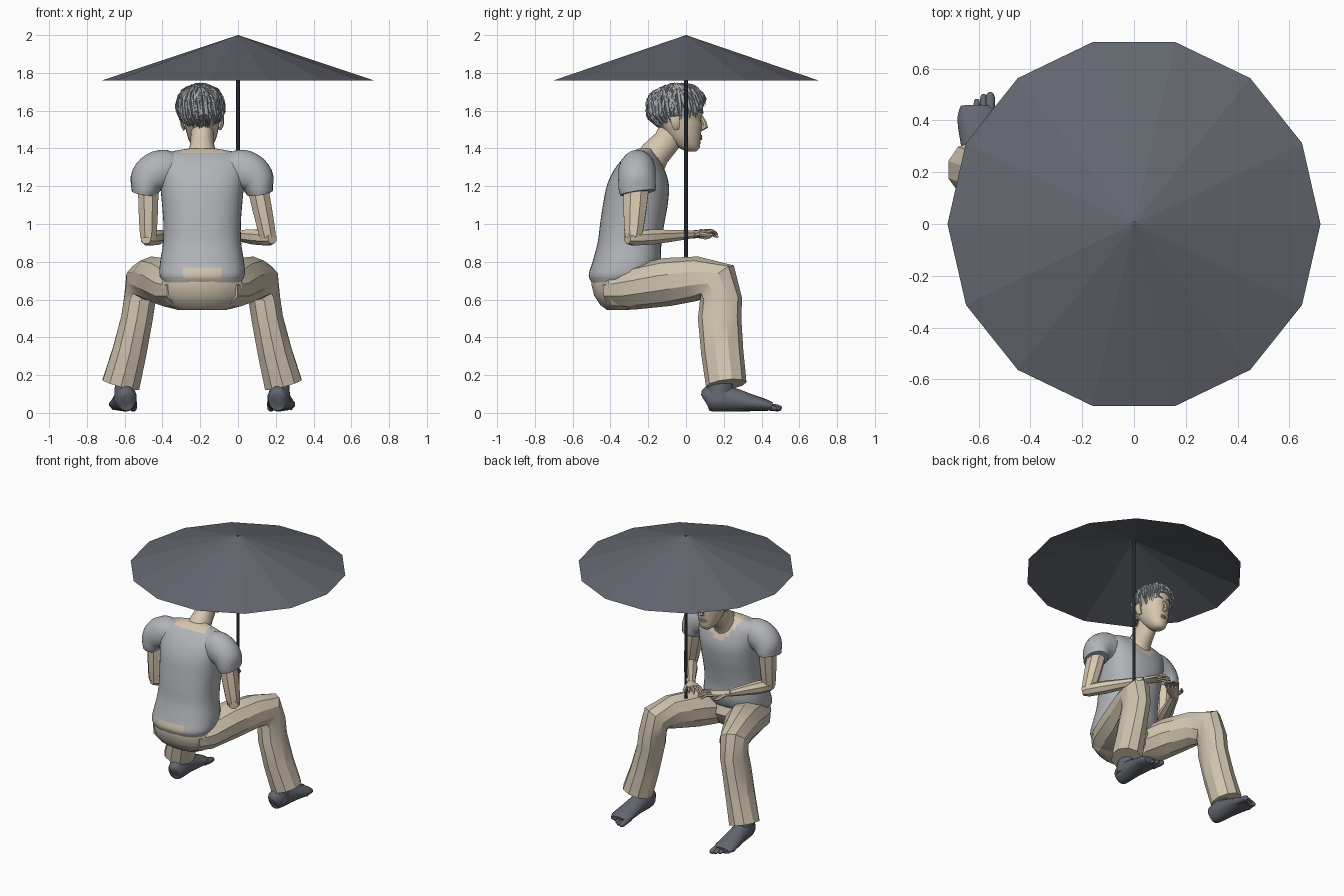
import bpy, bmesh, math, random
from mathutils import Vector

if "Cube" in bpy.data.objects:
    bpy.data.objects.remove(bpy.data.objects["Cube"])
random.seed(4)
CX = -0.19  # centre line of the seated person, who faces +y


def material(name, r, g, b):
    m = bpy.data.materials.new(name)
    m.use_nodes = True
    m.diffuse_color = (r, g, b, 1)
    m.node_tree.nodes["Principled BSDF"].inputs["Base Color"].default_value = (r, g, b, 1)
    return m


SLATE = material("slate grey", 0.125, 0.135, 0.16)
POLE = material("dark pole grey", 0.06, 0.07, 0.085)
SHIRT = material("light grey cloth", 0.44, 0.455, 0.48)
HAIR = material("hair grey", 0.37, 0.39, 0.42)
SKIN = material("skin", 0.68, 0.57, 0.43)
PANTS = material("beige cloth", 0.63, 0.55, 0.43)


def make(name, verts, faces, mats, angle=30, rule=None):
    me = bpy.data.meshes.new(name)
    me.from_pydata([tuple(v) for v in verts], [], faces)
    bm = bmesh.new()
    bm.from_mesh(me)
    if len(faces) > 30 or rule:
        bmesh.ops.recalc_face_normals(bm, faces=bm.faces)
    bm.to_mesh(me)
    bm.free()
    ob = bpy.data.objects.new(name, me)
    bpy.context.collection.objects.link(ob)
    for m in mats:
        me.materials.append(m)
    if rule:
        for p in me.polygons:
            p.material_index = rule(p.center)
    if angle:
        bpy.ops.object.select_all(action='DESELECT')
        ob.select_set(True)
        bpy.context.view_layer.objects.active = ob
        bpy.ops.object.shade_smooth_by_angle(angle=math.radians(angle))
    return ob


def spline(rows, k):
    """Catmull-Rom rows of numbers, k steps per span."""
    if k < 2:
        return rows
    out = []
    for i in range(len(rows) - 1):
        quad = [rows[max(i - 1, 0)], rows[i], rows[i + 1], rows[min(i + 2, len(rows) - 1)]]
        for j in range(k):
            t = j / k
            out.append([0.5 * (2 * b + (c - a) * t + (2 * a - 5 * b + 4 * c - d) * t * t
                               + (3 * b - a - 3 * c + d) * t ** 3) for a, b, c, d in zip(*quad)])
    return out + [list(rows[-1])]


def loft(name, rings, mats, angle=30, rule=None):
    n = len(rings[0])
    faces = [(r * n + i, r * n + (i + 1) % n, (r + 1) * n + (i + 1) % n, (r + 1) * n + i)
             for r in range(len(rings) - 1) for i in range(n)]
    last = (len(rings) - 1) * n
    faces += [tuple(reversed(range(n))), tuple(range(last, last + n))]
    return make(name, [v for r in rings for v in r], faces, mats, angle, rule)


def tube(name, rows, mat, sides=8, k=1, ref=(1, 0, 0), angle=30):
    """Rows are x, y, z, half width along ref, half width across."""
    rows = spline(rows, k)
    pts = [Vector(r[:3]) for r in rows]
    rings = []
    for i, p in enumerate(pts):
        t = Vector((0, 0, 0))
        if i:
            t += (p - pts[i - 1]).normalized()
        if i < len(pts) - 1:
            t += (pts[i + 1] - p).normalized()
        t.normalize()
        s = Vector(ref)
        s = (s - t * s.dot(t)).normalized()
        u = t.cross(s)
        rings.append([p + s * rows[i][3] * math.cos(a) + u * rows[i][4] * math.sin(a)
                      for a in (2 * math.pi * (j + 0.5) / sides for j in range(sides))])
    return loft(name, rings, [mat], angle)


def stack(name, rows, mats, sides=24, k=3, power=2.0, angle=40, rule=None):
    """Horizontal sections: z, back y, front y, half width."""
    def pw(v):
        return math.copysign(abs(v) ** (2 / power), v)
    rings = []
    for z, yb, yf, rx in spline(rows, k):
        rings.append([(CX + rx * pw(math.cos(a)), (yb + yf) / 2 + (yf - yb) / 2 * pw(math.sin(a)), z)
                      for a in (2 * math.pi * j / sides for j in range(sides))])
    return loft(name, rings, mats, angle, rule)


# Parasol: open fourteen-sided cone on a thin pole
N = 14
rim = [(0.72 * math.cos(2 * math.pi * i / N), 0.72 * math.sin(2 * math.pi * i / N), 1.76) for i in range(N)]
make("parasol_canopy", rim + [(0, 0, 2)], [(i, (i + 1) % N, N) for i in range(N)], [SLATE], 0)
tube("parasol_pole", [(0, 0, 0.81, .011, .011), (0, 0, 1.998, .011, .011)], POLE, 10)


# Shirt body with scoop neckline and a hem that rides up at the back
def shirt_rule(c):
    dx = abs(c.x - CX)
    if c.y > -0.25 and c.z > 1.24 + 10 * dx * dx or c.z > 1.375 and dx < 0.12:
        return 1
    if c.z < (0.775 if c.y < -0.3 and dx < 0.11 else 0.71):
        return 2
    return 0


stack("shirt_body", [(.69, -.50, -.25, .20), (.73, -.515, -.17, .225), (.80, -.495, -.135, .222),
                     (.90, -.468, -.13, .207), (1.0, -.455, -.115, .205), (1.1, -.44, -.097, .212),
                     (1.2, -.42, -.09, .222), (1.28, -.385, -.11, .235), (1.34, -.34, -.14, .24),
                     (1.375, -.30, -.17, .20), (1.40, -.25, -.18, .07)],
      [SHIRT, SKIN, PANTS], 48, 5, 2.4, 50, shirt_rule)

# Seat of the trousers
stack("trouser_seat", [(.545, -.42, -.30, .13), (.57, -.455, -.22, .19), (.62, -.49, -.17, .225),
                       (.68, -.505, -.14, .235), (.74, -.505, -.16, .21), (.77, -.49, -.2, .19)],
      [PANTS], 14, 1, 2.2, 25)

# Neck and head
tube("neck", [(CX, -.20, 1.30, .10, .085), (CX, -.165, 1.37, .075, .08), (CX, -.10, 1.44, .062, .072),
              (CX, -.06, 1.53, .062, .075)], SKIN, 14, 2)
stack("head", [(1.385, .0, .055, .025), (1.405, -.04, .073, .05), (1.45, -.09, .077, .073),
               (1.49, -.12, .081, .084), (1.53, -.15, .084, .092), (1.555, -.16, .078, .096),
               (1.59, -.17, .09, .10), (1.65, -.17, .085, .10), (1.71, -.13, .05, .08), (1.74, -.07, .0, .03)],
      [SKIN], 24, 2, 2.2, 50)
tube("nose", [(CX, .078, 1.575, .009, .008), (CX, .095, 1.54, .012, .014), (CX, .102, 1.515, .019, .016),
              (CX, .08, 1.50, .012, .01)], SKIN, 8)
for z in (1.452, 1.464):
    tube("lip", [(CX - .03, .068, z, .003, .003), (CX, .08, z, .007, .007), (CX + .03, .068, z, .003, .003)],
         SKIN, 6, 2, (0, 0, 1))
for sx, side in ((-1, "right"), (1, "left")):
    tube(side + "_ear", [(CX + sx * .093, -.05, 1.50, .008, .014), (CX + sx * .106, -.055, 1.53, .01, .025),
                         (CX + sx * .108, -.06, 1.57, .008, .026)], SKIN, 8, 2)
    tube(side + "_brow", [(CX + sx * .015, .09, 1.588, .004, .004), (CX + sx * .04, .086, 1.597, .005, .005),
                          (CX + sx * .07, .062, 1.59, .003, .003)], HAIR, 6, 1, (0, 0, 1))

# Hair: cap cut along the hairline, with tapering locks laid over it
HC = Vector((CX - .01, -.05, 1.615))


def scalp(theta, phi, r=1.0):
    return HC + r * Vector((.122 * math.sin(theta) * math.cos(phi), .152 * math.sin(theta) * math.sin(phi),
                            .132 * math.cos(theta)))


def hairline(phi):
    return 1.72 + 0.72 * (0.5 - 0.5 * math.sin(phi)) - 0.38 * max(0, math.sin(phi)) ** 2


cap = [[scalp(hairline(p) * (r + .1) / 12.1, p, .97) for p in (2 * math.pi * j / 28 for j in range(28))]
       for r in range(13)]
loft("hair_cap", cap, [HAIR], 40)
for i in range(90):
    phi = 2 * math.pi * (i + random.random()) / 90
    start = random.uniform(.1, .9)
    end = hairline(phi) + random.uniform(-.15, .12)
    swirl = random.uniform(.1, .45)
    rows = []
    for t, w in ((0, .004), (.35, .013), (.7, .011), (1, .002)):
        p = scalp(start + (end - start) * t, phi + swirl * t, 1 + .05 * math.sin(2.6 * t))
        rows.append((*p, w, w * .6))
    tube("hair_lock", rows, HAIR, 5, 1, (.3, .5, .1), 20)

# Legs and feet
for sx, side in ((-1, "right"), (1, "left")):
    leg = [(.09, -.40, .65, .11, .09), (.13, -.30, .66, .135, .115), (.20, -.10, .693, .125, .128),
           (.27, .06, .71, .105, .118), (.315, .165, .692, .095, .125), (.33, .185, .60, .088, .112),
           (.345, .178, .50, .088, .115), (.385, .192, .32, .095, .112), (.43, .213, .15, .105, .108)]
    tube(side + "_trouser_leg", [(CX + sx * x, y, z, a, b) for x, y, z, a, b in leg], PANTS, 10, 1)
    fx = CX + sx * .41
    tube(side + "_ankle", [(fx, .19, .22, .05, .055), (fx, .18, .12, .055, .07), (fx, .18, .06, .06, .07)], SLATE, 12)
    foot = [(-.012, .10, .07, .03, .035), (-.01, .115, .075, .05, .065), (-.005, .18, .078, .06, .072),
            (0, .26, .068, .062, .062), (.005, .34, .054, .07, .046), (.008, .41, .043, .076, .034),
            (.008, .455, .034, .062, .022)]
    tube(side + "_foot", [(fx + sx * x, y, z, a, b) for x, y, z, a, b in foot], SLATE, 14, 2, angle=50)
    for i in range(5):
        x, r, tip = fx + sx * (-.045 + .026 * i), (.02, .015, .014, .013, .012)[i], .505 - .009 * i * i / 1.5
        tube(side + "_toe", [(x, .40, .035, r, r), (x, tip - .02, .026, r, r), (x, tip, .02, r * .5, r * .5)],
             SLATE, 8, 2, angle=50)

# Sleeves, arms and hands (the arms are posed slightly differently)
arms = (("right", -1, (-.475, -.275, .925), (-.35, .0, .94), (-.26, .085, .945), 1),
        ("left", 1, (.16, -.28, .925), (-.06, .03, .945), (-.125, .09, .955), -1))
for side, sx, elbow, wrist, palm, spread in arms:
    S = lambda x: CX + sx * x
    tube(side + "_sleeve", [(S(.12), -.25, 1.275, .08, .08), (S(.19), -.255, 1.285, .095, .108),
                            (S(.245), -.26, 1.272, .10, .108), (S(.285), -.26, 1.235, .10, .098),
                            (S(.30), -.258, 1.19, .10, .078), (S(.305), -.255, 1.165, .095, .07)],
         SHIRT, 18, 3, (0, 1, 0), 60)
    e, w, p = Vector(elbow), Vector(wrist), Vector(palm)
    sh = Vector((S(.285), -.26, 1.24))
    mid = sh.lerp(e, .5)
    tube(side + "_upper_arm", [(*sh, .075, .06), (*mid, .066, .056), (*sh.lerp(e, .85), .055, .05),
                               (*e, .045, .045)], SKIN, 8, 1, (0, 1, 0))
    tube(side + "_forearm", [(*(e - (w - e) * .1), .03, .03), (*e, .042, .046), (*e.lerp(w, .3), .043, .048),
                             (*e.lerp(w, .7), .032, .036), (*w, .022, .03)], SKIN, 8, 1, (0, 0, 1))
    d = (p - w).normalized()
    lat = Vector((d.y, -d.x, 0))
    tube(side + "_hand", [(*w, .02, .028), (*w.lerp(p, .5), .019, .042), (*p, .014, .045)], SKIN, 8, 1, (0, 0, 1))
    for i in range(4):
        o = -.033 + .022 * i
        a = p + lat * o - d * .01
        f = (d + lat * o * 5).normalized()
        length = (.085, .10, .095, .075)[i]
        rows = [(*(a + f * length * t + Vector((0, 0, h))), r, r)
                for t, h, r in ((0, 0, .011), (.5, .006, .010), (.85, -.008, .008), (1, -.018, .004))]
        tube(side + "_finger", rows, SKIN, 6, 1, (0, 0, 1))
    a = w.lerp(p, .3) - lat * spread * .03
    b = a + d * .05 - lat * spread * .03 - Vector((0, 0, .015))
    tube(side + "_thumb", [(*a, .014, .014), (*b, .012, .012), (*(b + d * .035), .005, .005)], SKIN, 6, 1, (0, 0, 1))
